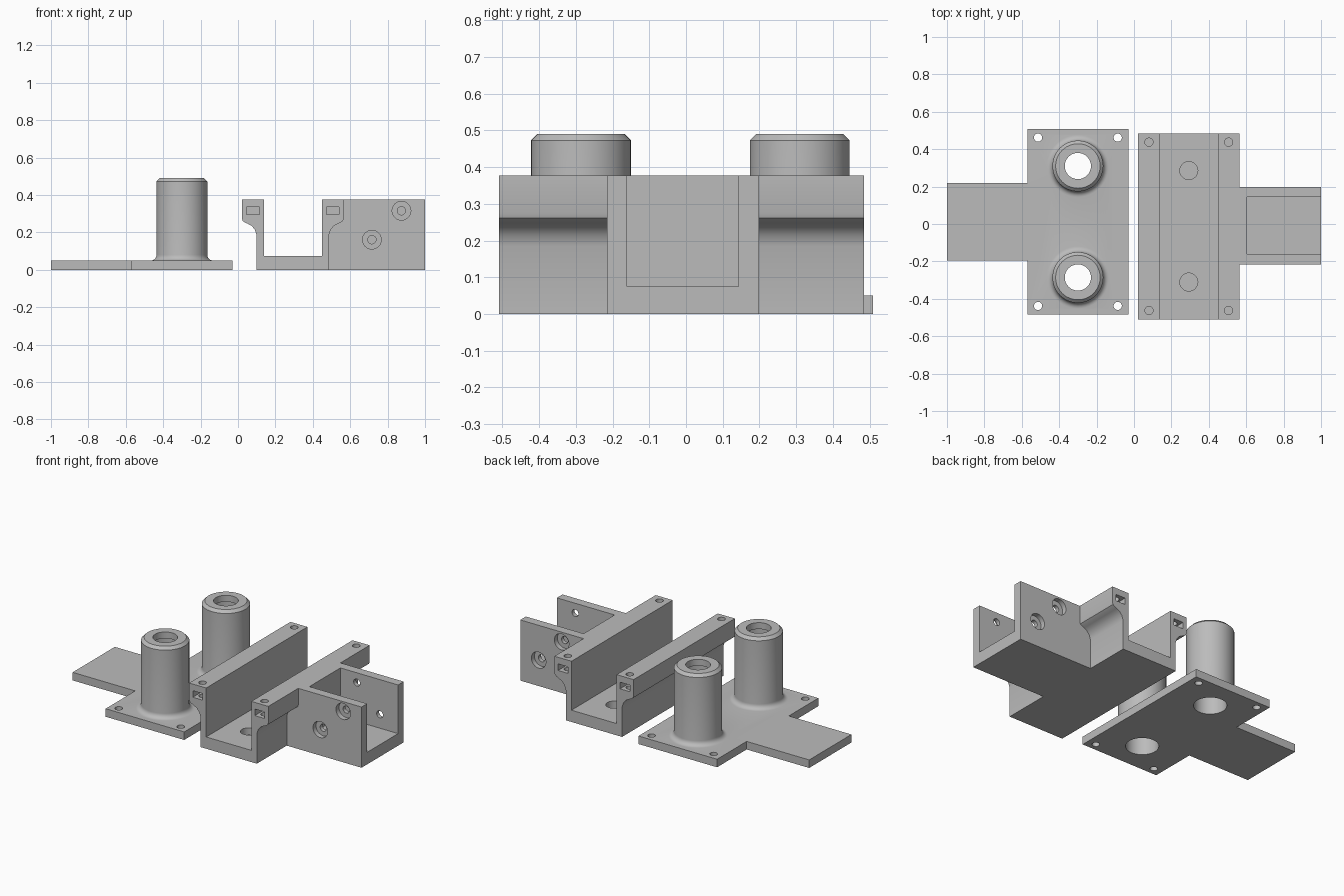
import bpy, bmesh, math
from mathutils import Matrix, Vector

cube = bpy.data.objects.get("Cube")
if cube:
    bpy.data.objects.remove(cube, do_unlink=True)

grey = bpy.data.materials.new("plain grey")
grey.use_nodes = True
grey.diffuse_color = (0.5, 0.5, 0.5, 1)
grey.node_tree.nodes["Principled BSDF"].inputs["Base Color"].default_value = (0.5, 0.5, 0.5, 1)


def finish(name, bm):
    bmesh.ops.recalc_face_normals(bm, faces=bm.faces[:])
    mesh = bpy.data.meshes.new(name)
    bm.to_mesh(mesh)
    bm.free()
    mesh.materials.append(grey)
    obj = bpy.data.objects.new(name, mesh)
    bpy.context.collection.objects.link(obj)
    return obj


def box(name, x, y, z):
    bm = bmesh.new()
    bmesh.ops.create_cube(bm, size=1)
    for v in bm.verts:
        v.co = [(r[0] + r[1]) / 2 + c * (r[1] - r[0]) for c, r in zip(v.co, (x, y, z))]
    return finish(name, bm)


def extrude(name, profile, y0, y1):
    bm = bmesh.new()
    face = bm.faces.new([bm.verts.new((x, y0, z)) for x, z in profile])
    new = bmesh.ops.extrude_face_region(bm, geom=[face])["geom"]
    bmesh.ops.translate(bm, vec=(0, y1 - y0, 0),
                        verts=[g for g in new if isinstance(g, bmesh.types.BMVert)])
    return finish(name, bm)


def lathe(name, profile, origin, axis=(0, 0, 1), sides=48):
    """Solid of revolution from (radius, height) pairs, capped at both ends."""
    bm = bmesh.new()
    rot = Vector((0, 0, 1)).rotation_difference(Vector(axis)).to_matrix().to_4x4()
    place = Matrix.Translation(origin) @ rot
    rings = []
    for r, h in profile:
        angles = [math.tau * i / sides for i in range(sides)]
        rings.append([bm.verts.new(place @ Vector((r * math.cos(a), r * math.sin(a), h)))
                      for a in angles])
    for a, b in zip(rings, rings[1:]):
        for i in range(sides):
            j = (i + 1) % sides
            bm.faces.new((a[i], a[j], b[j], b[i]))
    bm.faces.new(rings[0])
    bm.faces.new(rings[-1])
    return finish(name, bm)


def combine(target, others, operation):
    for other in others:
        bpy.context.view_layer.objects.active = target
        mod = target.modifiers.new("combine", "BOOLEAN")
        mod.operation = operation
        mod.solver = "EXACT"
        mod.object = other
        bpy.ops.object.modifier_apply(modifier=mod.name)
        bpy.data.objects.remove(other, do_unlink=True)


def smooth(obj):
    bpy.ops.object.select_all(action="DESELECT")
    obj.select_set(True)
    bpy.context.view_layer.objects.active = obj
    bpy.ops.object.shade_smooth_by_angle(angle=math.radians(30))


# Flat T-shaped plate carrying two hollow posts
PX, PY = -0.3, 0.012
plate = extrude("post_plate", [(-0.57, 0), (-0.03, 0), (-0.03, 0.05), (-0.57, 0.05)],
                PY - 0.497, PY + 0.497)
tongue = box("plate_tongue", (-1, -0.5), (PY - 0.207, PY + 0.207), (0, 0.05))
fillet = [(0.166 - 0.03 * math.sin(a), 0.08 - 0.03 * math.cos(a))
          for a in [math.pi / 2 * i / 6 for i in range(7)]]
post = [(0.166, 0.02)] + fillet + [(0.136, 0.473), (0.119, 0.49)]
bore = [(0.094, -0.1), (0.094, 0.45), (0.07, 0.45), (0.07, 0.6)]
solids, cuts = [tongue], []
for s in (-1, 1):
    centre = (PX, PY + s * 0.298, 0)
    solids.append(lathe("post", post, centre))
    cuts.append(lathe("post_bore", bore, centre))
    for dx in (-0.213, 0.213):
        cuts.append(lathe("screw_hole", [(0.022, -0.1), (0.022, 0.2)],
                          (PX + dx, PY + s * 0.45, 0), sides=24))
combine(plate, solids, "UNION")
combine(plate, cuts, "DIFFERENCE")
smooth(plate)

# Channel with flared lips, profile mirrored about its middle
CX, CY, TOP = 0.293, -0.0125, 0.377
half = [(0.193, 0), (0.193, 0.185), (0.203, 0.215), (0.221, 0.236), (0.24, 0.246),
        (0.256, 0.253), (0.268, 0.262), (0.272, 0.275),
        (0.272, TOP), (0.155, TOP), (0.155, 0.073)]
profile = [(CX + x, z) for x, z in half] + [(CX - x, z) for x, z in reversed(half)]
channel = extrude("channel_bracket", profile, CY - 0.497, CY + 0.497)

# Open box joined to the side of the channel
BY, WALL = -0.0085, 0.152
arm = box("side_box", (0.47, 1), (BY - 0.207, BY + 0.207), (0, TOP))
combine(channel, [arm], "UNION")
cuts = [box("box_pocket", (0.603, 1.2), (BY - WALL, BY + WALL), (0.075, 0.6))]

for s in (-1, 1):
    # Blind sockets in the channel floor
    cuts.append(lathe("floor_socket", [(0.048, 0.03), (0.048, 0.1)], (CX, CY + s * 0.298, 0)))
    # Nut slots in the lip ends, with screw holes down into them
    for dx in (-0.213, 0.213):
        x, end = CX + dx, CY + s * 0.497
        cuts.append(box("nut_slot", (x - 0.034, x + 0.034),
                        sorted((end + s * 0.1, end - s * 0.085)), (0.295, 0.336)))
        cuts.append(lathe("lip_hole", [(0.022, 0.27), (0.022, 0.5)],
                          (x, CY + s * 0.45, 0), sides=24))
    # Counterbored holes through the box walls, staggered between the two sides
    for x, up in ((0.716, s), (0.874, -s)):
        z = 0.316 if up > 0 else 0.161
        cuts.append(lathe("wall_hole", [(0.022, -0.08), (0.022, -0.03), (0.05, -0.03), (0.05, 0.05)],
                          (x, BY + s * 0.207, z), axis=(0, s, 0), sides=32))
combine(channel, cuts, "DIFFERENCE")
smooth(channel)
